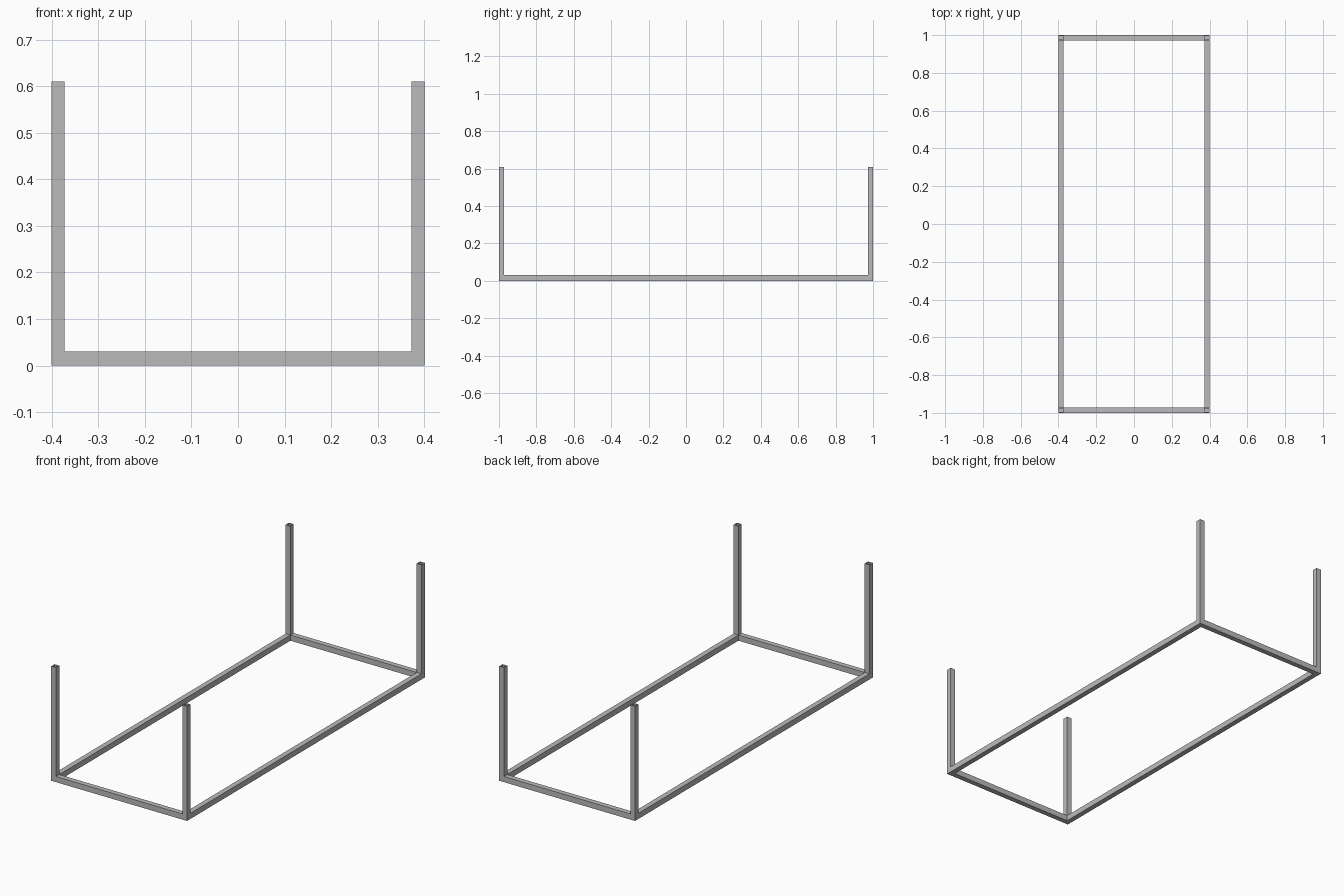
import bpy, bmesh
from mathutils import Vector

cube = bpy.data.objects.get("Cube")
if cube:
    bpy.data.objects.remove(cube, do_unlink=True)

HX, HY = 0.40, 1.00      # half width and half length
BAR, BAR_H = 0.028, 0.03  # bar width and rail height
TOP = 0.61               # height of the posts
WALL = 0.004             # post tube wall

steel = bpy.data.materials.new("grey_steel")
steel.use_nodes = True
colour = (0.5, 0.5, 0.5, 1.0)
steel.diffuse_color = colour
steel.node_tree.nodes["Principled BSDF"].inputs["Base Color"].default_value = colour


def rect(bm, cx, cy, hx, hy, z):
    """Four corner vertices of a level rectangle."""
    return [bm.verts.new((cx + sx * hx, cy + sy * hy, z))
            for sx, sy in ((-1, -1), (1, -1), (1, 1), (-1, 1))]


def square_tube(name, cx, cy, hx, hy, wall, z0, z1):
    """Rectangular ring section extruded from z0 to z1, open in the middle."""
    bm = bmesh.new()
    loops = [rect(bm, cx, cy, hx, hy, z0),
             rect(bm, cx, cy, hx, hy, z1),
             rect(bm, cx, cy, hx - wall, hy - wall, z1),
             rect(bm, cx, cy, hx - wall, hy - wall, z0)]
    for a, b in zip(loops, loops[1:] + loops[:1]):
        for i in range(4):
            j = (i + 1) % 4
            bm.faces.new((a[i], a[j], b[j], b[i]))
    bmesh.ops.recalc_face_normals(bm, faces=bm.faces)
    mesh = bpy.data.meshes.new(name)
    bm.to_mesh(mesh)
    bm.free()
    mesh.materials.append(steel)
    obj = bpy.data.objects.new(name, mesh)
    bpy.context.collection.objects.link(obj)
    return obj


# Mitred floor frame
square_tube("base_frame", 0, 0, HX, HY, BAR, 0, BAR_H)

# Open-topped corner posts standing on the frame
for side, sx in (("left", 1), ("right", -1)):
    for end, sy in (("front", -1), ("back", 1)):
        square_tube(f"{end}_{side}_post", sx * (HX - BAR / 2), sy * (HY - BAR / 2),
                    BAR / 2, BAR / 2, WALL, BAR_H, TOP)
